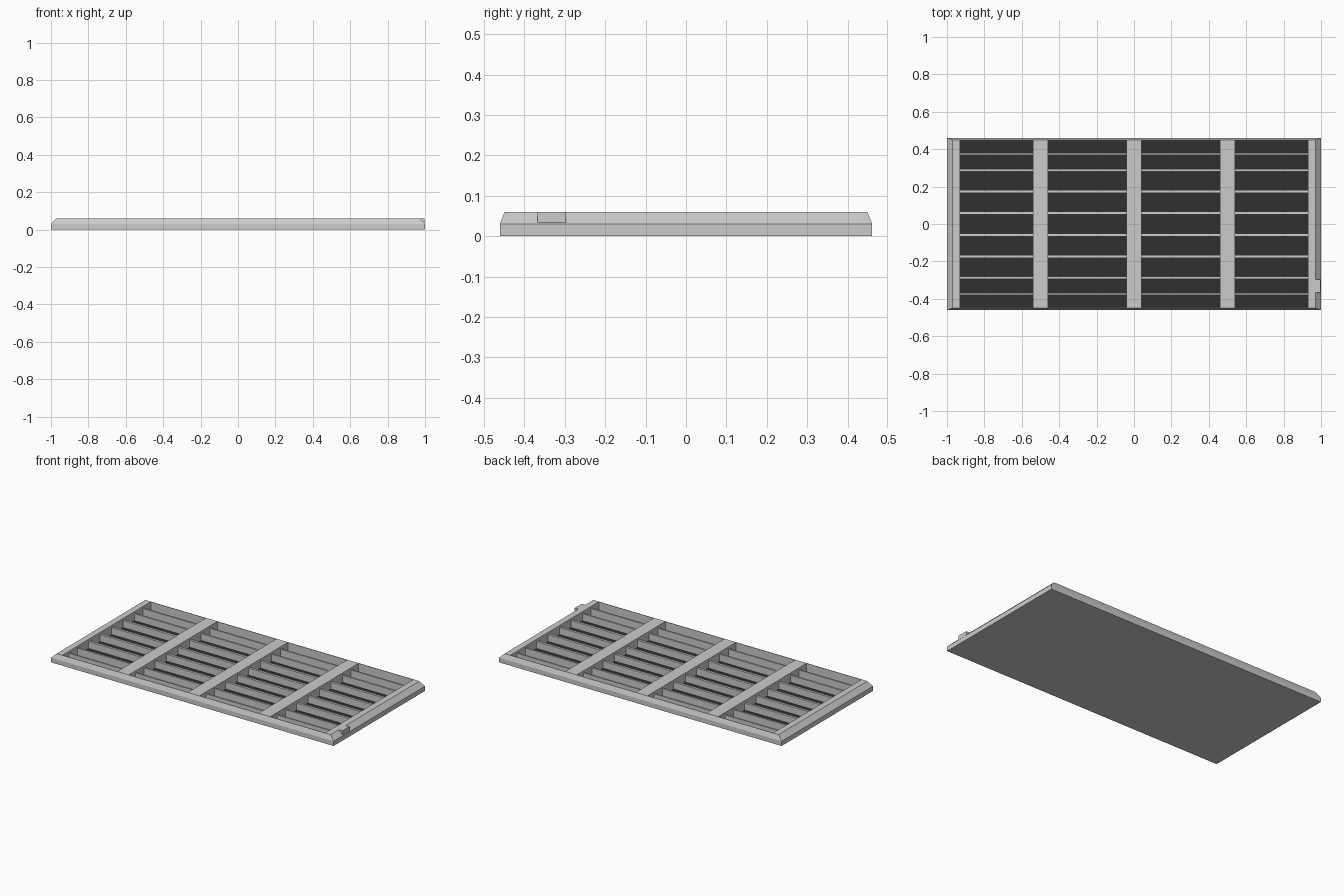
import bpy, bmesh

if "Cube" in bpy.data.objects:
    bpy.data.objects.remove(bpy.data.objects["Cube"])


def add_mesh(name, verts, faces):
    mesh = bpy.data.meshes.new(name)
    mesh.from_pydata(verts, [], faces)
    bm = bmesh.new()
    bm.from_mesh(mesh)
    bmesh.ops.recalc_face_normals(bm, faces=bm.faces)
    bm.to_mesh(mesh)
    bm.free()
    obj = bpy.data.objects.new(name, mesh)
    bpy.context.collection.objects.link(obj)
    return obj


def box(name, x0, x1, y0, y1, z0, z1):
    verts = [(x, y, z) for z in (z0, z1)
             for x, y in ((x0, y0), (x1, y0), (x1, y1), (x0, y1))]
    faces = [(0, 1, 2, 3), (4, 5, 6, 7)]
    faces += [(i, (i + 1) % 4, 4 + (i + 1) % 4, 4 + i) for i in range(4)]
    return add_mesh(name, verts, faces)


# Chamfered outer frame: one cross-section carried round the rectangle
profile = [(1.0, 0.461, 0.0), (1.0, 0.461, 0.03), (0.97, 0.449, 0.06),
           (0.93, 0.446, 0.06), (0.93, 0.446, 0.0)]
verts = [(sx * x, sy * y, z) for x, y, z in profile
         for sx, sy in ((-1, -1), (1, -1), (1, 1), (-1, 1))]
n = len(profile)
faces = [(r * 4 + i, r * 4 + (i + 1) % 4,
          (r + 1) % n * 4 + (i + 1) % 4, (r + 1) % n * 4 + i)
         for r in range(n) for i in range(4)]
add_mesh("frame", verts, faces)

# Bottom plate and dark tray floor
box("bottom_plate", -0.93, 0.93, -0.446, 0.446, 0.0, 0.001)
floor = box("tray_floor", -0.93, 0.93, -0.446, 0.446, 0.001, 0.002)
dark = bpy.data.materials.new("dark_floor")
dark.diffuse_color = (0.03, 0.03, 0.03, 1)
dark.use_nodes = True
dark.node_tree.nodes["Principled BSDF"].inputs["Base Color"].default_value = dark.diffuse_color
floor.data.materials.append(dark)

# Wide cross beams
for i, x in enumerate((-0.5, 0.0, 0.5)):
    box(f"cross_beam_{i + 1}", x - 0.041, x + 0.041, -0.446, 0.446, 0.002, 0.06)

# Thin lower slats between the beams
columns = ((-0.93, -0.541), (-0.459, -0.041), (0.041, 0.459), (0.541, 0.93))
for y, w in ((0.058, 0.016), (0.175, 0.016), (0.288, 0.012), (0.375, 0.01)):
    for s in (-1, 1):
        for x0, x1 in columns:
            box("slat", x0, x1, s * y - w / 2, s * y + w / 2, 0.002, 0.046)

# Small latch block on the right chamfer
box("latch_block", 0.965, 0.996, -0.367, -0.297, 0.003, 0.06)
